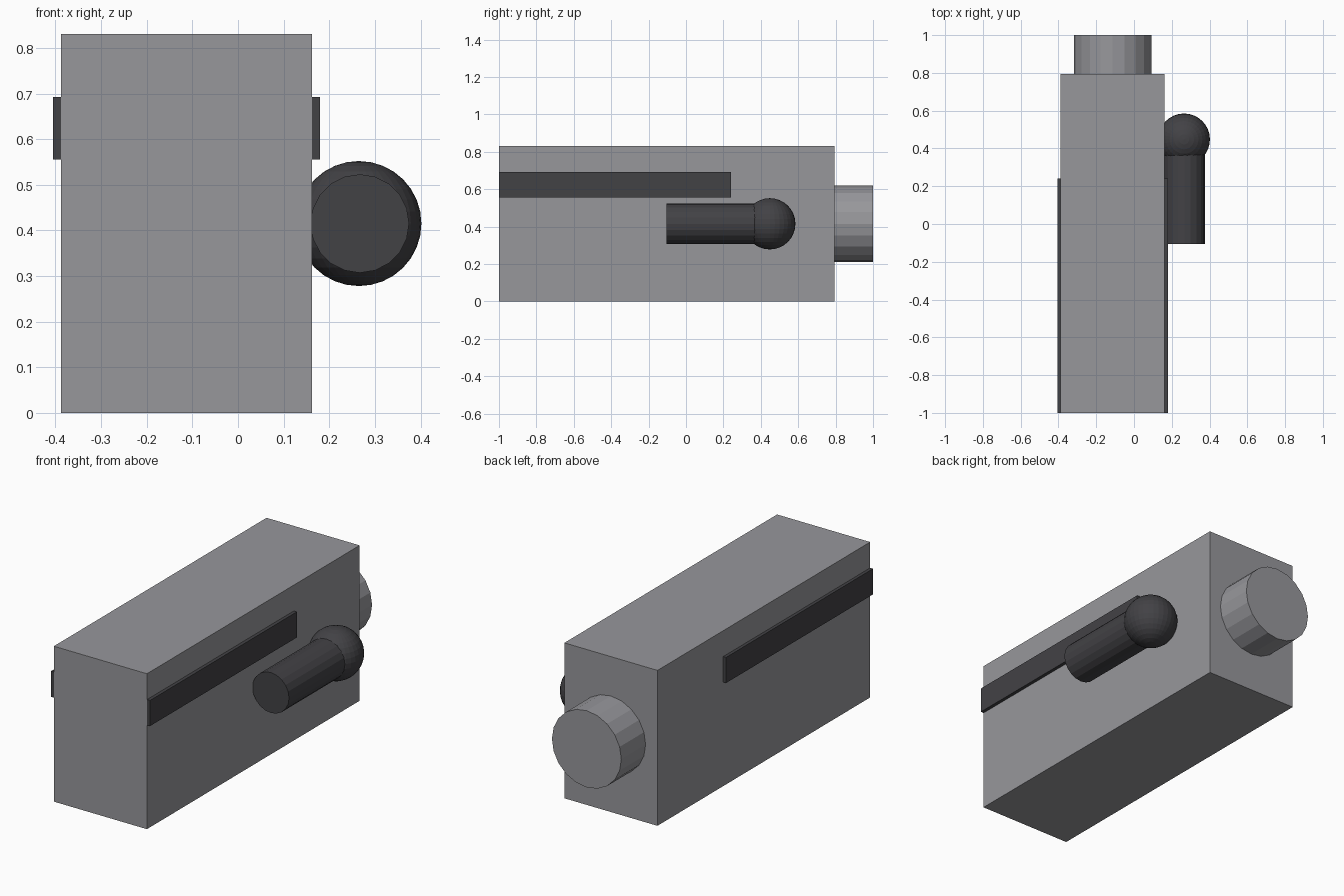
import bpy
import math

if "Cube" in bpy.data.objects:
    bpy.data.objects.remove(bpy.data.objects["Cube"])


def material(name, color):
    m = bpy.data.materials.new(name)
    m.diffuse_color = (*color, 1)
    m.use_nodes = True
    m.node_tree.nodes["Principled BSDF"].inputs["Base Color"].default_value = m.diffuse_color
    return m


grey = material("mid grey", (0.31, 0.31, 0.33))
dark = material("charcoal", (0.055, 0.054, 0.06))


def finish(name, mat):
    ob = bpy.context.object
    ob.name = name
    ob.data.materials.append(mat)
    return ob


def box(name, lo, hi, mat):
    bpy.ops.mesh.primitive_cube_add(size=1, location=[(a + b) / 2 for a, b in zip(lo, hi)])
    bpy.context.object.scale = [b - a for a, b in zip(lo, hi)]
    return finish(name, mat)


def rod(name, x, z, r, y0, y1, sides, mat):
    # cylinder lying along y
    bpy.ops.mesh.primitive_cylinder_add(vertices=sides, radius=r, depth=y1 - y0,
                                        location=(x, (y0 + y1) / 2, z),
                                        rotation=(math.pi / 2, 0, 0))
    return finish(name, mat)


# main block and the strip running through it, showing on both sides
box("body", (-0.388, -1, 0), (0.162, 0.795, 0.83), grey)
box("side_strip", (-0.405, -0.9995, 0.555), (0.18, 0.24, 0.692), dark)

# round stub on the back
rod("back_stub", -0.113, 0.415, 0.205, 0.70, 1.0, 20, grey)

# side handle with ball end
rod("handle", 0.267, 0.415, 0.108, -0.105, 0.45, 20, dark)
bpy.ops.mesh.primitive_uv_sphere_add(segments=32, ring_count=16, radius=0.137,
                                     location=(0.265, 0.448, 0.415))
finish("handle_ball", dark)
